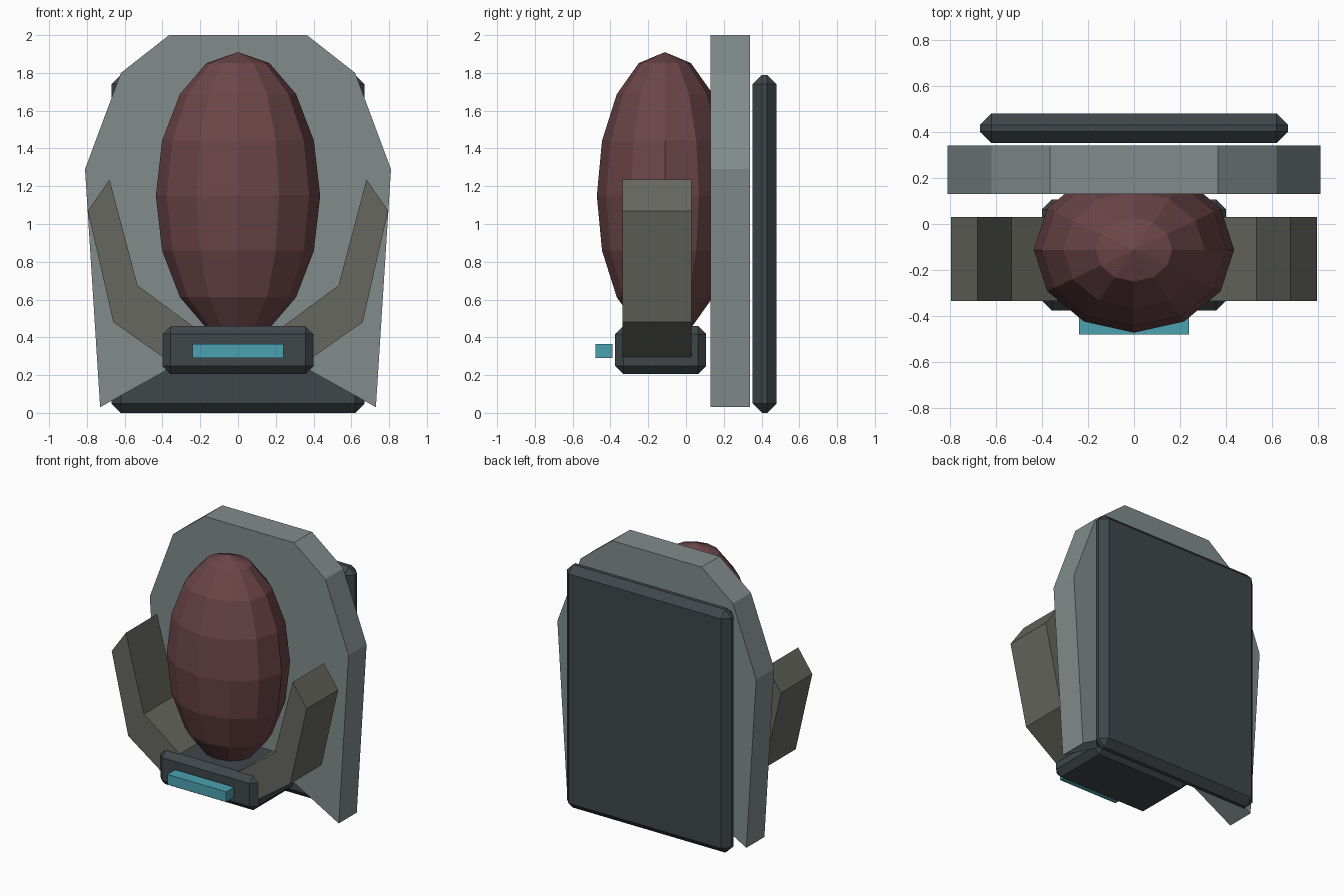
import bpy, bmesh
from mathutils import Matrix, Vector

if "Cube" in bpy.data.objects:
    bpy.data.objects.remove(bpy.data.objects["Cube"])


def material(name, rgb):
    m = bpy.data.materials.new(name)
    m.diffuse_color = (*rgb, 1)
    m.use_nodes = True
    m.node_tree.nodes["Principled BSDF"].inputs["Base Color"].default_value = m.diffuse_color
    return m


plate_grey = material("plate_grey", (0.22, 0.265, 0.26))
dark_metal = material("dark_metal", (0.05, 0.062, 0.068))
warm_grey = material("warm_grey", (0.135, 0.135, 0.115))
dark_red = material("dark_red", (0.15, 0.06, 0.065))
teal = material("teal", (0.07, 0.36, 0.44))


def finish(name, bm, mat):
    bmesh.ops.recalc_face_normals(bm, faces=bm.faces)
    me = bpy.data.meshes.new(name)
    bm.to_mesh(me)
    bm.free()
    me.materials.append(mat)
    ob = bpy.data.objects.new(name, me)
    bpy.context.collection.objects.link(ob)
    return ob


def box(name, lo, hi, mat, chamfer=0):
    lo, hi = Vector(lo), Vector(hi)
    bm = bmesh.new()
    bmesh.ops.create_cube(bm, size=1, matrix=Matrix.Translation((lo + hi) / 2) @ Matrix.Diagonal((*(hi - lo), 1)))
    if chamfer:
        bmesh.ops.bevel(bm, geom=bm.edges[:], offset=chamfer, segments=1, profile=0.5, affect='EDGES')
    return finish(name, bm, mat)


def prism(name, outline, y0, y1, mat):
    """Extrude an x-z outline from y0 to y1."""
    bm = bmesh.new()
    face = bm.faces.new([bm.verts.new((x, y0, z)) for x, z in outline])
    ext = bmesh.ops.extrude_face_region(bm, geom=[face])
    verts = [v for v in ext["geom"] if isinstance(v, bmesh.types.BMVert)]
    bmesh.ops.translate(bm, verts=verts, vec=(0, y1 - y0, 0))
    return finish(name, bm, mat)


# Shell plate with a notched lower edge
half = [(0.365, 2.0), (0.62, 1.8), (0.81, 1.29), (0.73, 0.03), (0.36, 0.236)]
prism("shell_plate", half + [(-x, z) for x, z in reversed(half)], 0.13, 0.34, plate_grey)

# Back panel and lower base block
box("back_panel", (-0.67, 0.352, 0), (0.67, 0.48, 1.79), dark_metal, 0.05)
box("base_block", (-0.4, -0.375, 0.205), (0.4, 0.107, 0.46), dark_metal, 0.043)

# Light bar on the front of the base
box("light_bar", (-0.24, -0.48, 0.29), (0.24, -0.388, 0.365), teal)

# Faceted egg-shaped pod
bm = bmesh.new()
bmesh.ops.create_uvsphere(bm, u_segments=12, v_segments=8, radius=1,
                          matrix=Matrix.Translation((0, -0.112, 1.15)) @ Matrix.Diagonal((0.435, 0.36, 0.76, 1)))
finish("pod", bm, dark_red)

# Bent side arms rising from the base
arm = [(0.68, 1.235), (0.795, 1.07), (0.66, 0.48), (0.34, 0.255), (0.2, 0.43), (0.532, 0.675)]
for side, s in (("left", -1), ("right", 1)):
    prism(f"{side}_arm", [(s * x, z) for x, z in arm], -0.335, 0.03, warm_grey)
